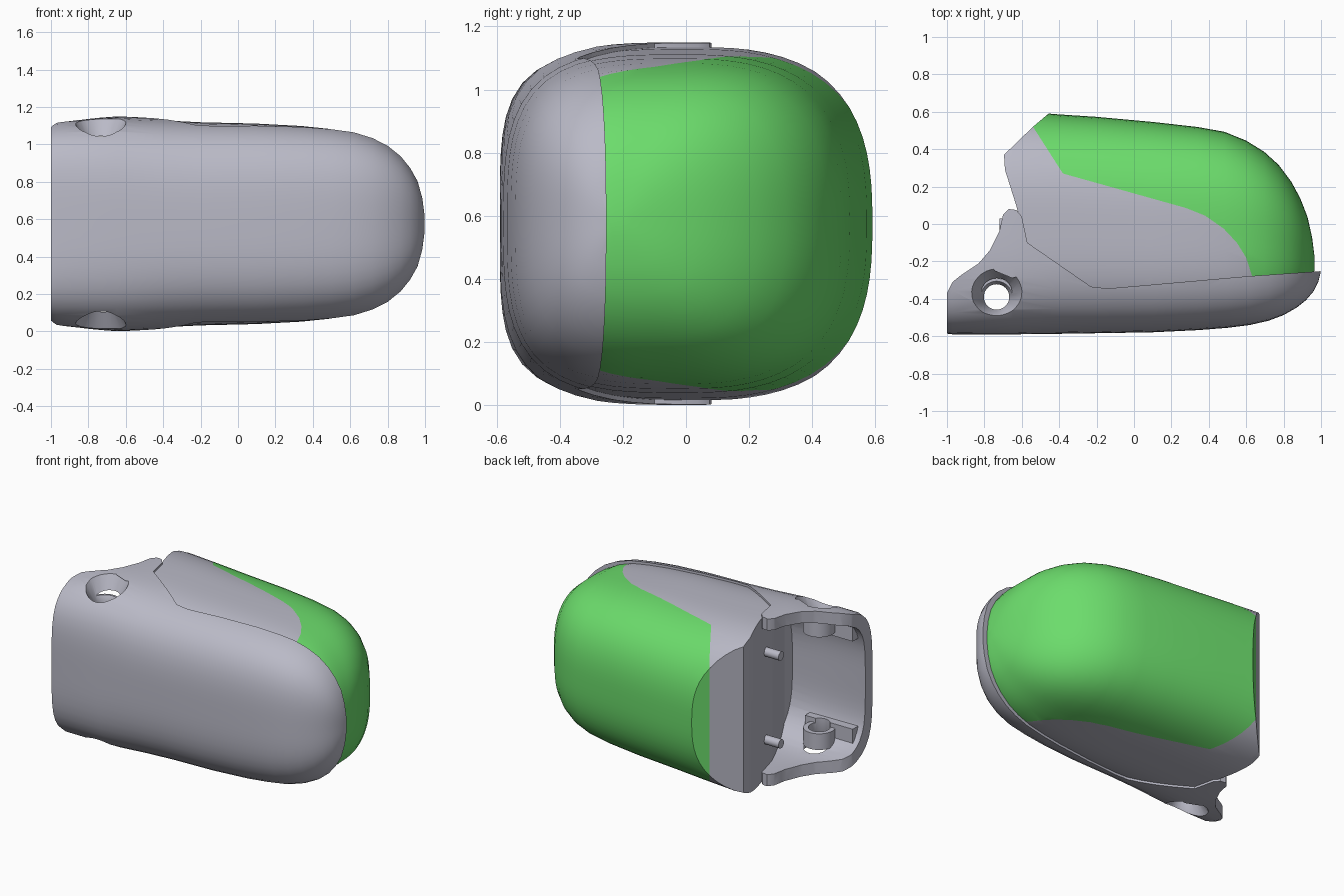
import bpy, bmesh, math
from mathutils import Matrix, Vector

old = bpy.data.objects.get("Cube")
if old:
    bpy.data.objects.remove(old)

MID = 0.575  # height of the mirror plane


def material(name, rgb):
    m = bpy.data.materials.new(name)
    m.use_nodes = True
    m.diffuse_color = (*rgb, 1)
    bsdf = next(n for n in m.node_tree.nodes if n.type == 'BSDF_PRINCIPLED')
    bsdf.inputs["Base Color"].default_value = (*rgb, 1)
    bsdf.inputs["Roughness"].default_value = 0.6
    return m


GREY = material("cool grey", (0.49, 0.49, 0.57))
GREEN = material("soft green", (0.15, 0.72, 0.15))


def to_object(name, bm, mat):
    bmesh.ops.recalc_face_normals(bm, faces=bm.faces)
    me = bpy.data.meshes.new(name)
    bm.to_mesh(me)
    bm.free()
    me.materials.append(mat)
    ob = bpy.data.objects.new(name, me)
    bpy.context.collection.objects.link(ob)
    return ob


# Fingertip stations: x, front y, back y, half height
STATIONS = [(-1, -.586, .63, .538), (-.97, -.59, .63, .55), (-.65, -.59, .62, .574),
            (-.4, -.587, .60, .567), (-.2, -.584, .587, .557), (.1, -.579, .56, .55),
            (.35, -.567, .533, .537), (.5, -.555, .507, .522), (.62, -.54, .46, .503),
            (.72, -.517, .4, .47), (.8, -.487, .33, .428), (.87, -.447, .24, .37),
            (.92, -.407, .15, .307), (.96, -.36, .05, .235), (.985, -.31, -.06, .145),
            (.998, -.26, -.16, .05)]


def fingertip(name, mat, inset=0.0, tip=1.0, segs=72):
    """Loft of squarish ovals along x."""
    bm = bmesh.new()
    rings = []
    for x, yf, yb, h in STATIONS:
        mid = (yf + yb) / 2
        half = max((yb - yf) / 2 - inset, .02)
        tall = max(h - inset, h * .3)
        boxy = 3.3 + 2 * max(0, -x - .5)  # front is squarer toward the open end
        ring = []
        for i in range(segs):
            a = 2 * math.pi * (i + .5) / segs
            c, s = math.cos(a), math.sin(a)
            n = 2.7 if c > 0 else boxy
            r = (abs(c) ** n + abs(s) ** n) ** (-1 / n)
            ring.append(bm.verts.new((x * tip if x > 0 else x, mid + half * r * c,
                                      MID + tall * r * s)))
        rings.append(ring)
    for p, q in zip(rings, rings[1:]):
        for i in range(segs):
            j = (i + 1) % segs
            bm.faces.new((p[i], p[j], q[j], q[i]))
    bm.faces.new(rings[0])
    bm.faces.new(rings[-1])
    return to_object(name, bm, mat)


def prism(name, outline, mat=GREY, low=-.2, high=1.4):
    bm = bmesh.new()
    f = bm.faces.new([bm.verts.new((x, y, low)) for x, y in outline])
    top = bmesh.ops.extrude_face_region(bm, geom=[f])["geom"]
    bmesh.ops.translate(bm, vec=(0, 0, high - low),
                        verts=[v for v in top if isinstance(v, bmesh.types.BMVert)])
    return to_object(name, bm, mat)


def box(name, lo, hi):
    return prism(name, [(lo[0], lo[1]), (hi[0], lo[1]), (hi[0], hi[1]), (lo[0], hi[1])],
                 GREY, lo[2], hi[2])


def cone(name, x, y, z0, z1, r0, r1):
    bm = bmesh.new()
    bmesh.ops.create_cone(bm, cap_ends=True, segments=32, radius1=r0, radius2=r1,
                          depth=z1 - z0, matrix=Matrix.Translation((x, y, (z0 + z1) / 2)))
    return to_object(name, bm, GREY)


def boolean(ob, other, op):
    """Apply one boolean and drop the helper."""
    mod = ob.modifiers.new("cut", 'BOOLEAN')
    mod.operation, mod.solver, mod.object = op, 'EXACT', other
    bpy.context.view_layer.update()
    me = bpy.data.meshes.new_from_object(ob.evaluated_get(bpy.context.evaluated_depsgraph_get()))
    ob.modifiers.clear()
    ob.data = me
    bpy.data.objects.remove(other)


def smooth(ob, angle=35):
    bpy.ops.object.select_all(action='DESELECT')
    ob.select_set(True)
    bpy.context.view_layer.objects.active = ob
    bpy.ops.object.shade_smooth_by_angle(angle=math.radians(angle))


# Front shell with its hinge arms
shell = fingertip("front_shell", GREY)
boolean(shell, prism("shell_outline", [
    (-1.1, -.7), (1.1, -.7), (1.1, -.245), (.6, -.28), (-.14, -.345), (-.23, -.335),
    (-.57, -.1), (-.6, .04), (-.63, .075), (-.67, .08), (-.7, .05), (-.72, -.04),
    (-.77, -.14), (-.83, -.21), (-.92, -.27), (-.97, -.31), (-1.0, -.37), (-1.1, -.4)]),
    'INTERSECT')

# Hollow open end
cavity = fingertip("cavity", GREY, inset=.08)
boolean(cavity, box("cavity_limit", (-2, -1, -1), (-.43, 1, 2)), 'INTERSECT')
cavity.data.transform(Matrix.Translation((-.02, 0, 0)))
boolean(shell, cavity, 'DIFFERENCE')

# Inner ledges and bosses, then the countersunk pin holes
PIN = (-.735, -.39)
for side in (-1, 1):
    a, b = sorted((MID + side * .3, MID + side * .42))
    boolean(shell, box("ledge", (-.96, -.5, a), (-.6, -.43, b)), 'UNION')
    a, b = sorted((MID + side * .33, MID + side * .44))
    boolean(shell, cone("boss", *PIN, a, b, .1, .1), 'UNION')
for side in (-1, 1):
    a, b = sorted((MID + side * .41, MID + side * .56))
    radii = (.068, .15) if side > 0 else (.15, .068)
    boolean(shell, cone("countersink", *PIN, a, b, *radii), 'DIFFERENCE')
boolean(shell, cone("pin_hole", *PIN, -.2, 1.4, .068, .068), 'DIFFERENCE')
smooth(shell)

# Seam shared by the grey core and the green pad
SEAM = [(-.54, .52), (-.38, .27), (.28, .085), (.38, .045), (.48, -.025), (.55, -.10),
        (.6, -.18), (.635, -.29), (.64, -.42)]

# Grey core between shell and pad
core = fingertip("side_core", GREY, inset=.014, tip=.967)
boolean(core, prism("core_outline", SEAM + [
    (-.45, -.42), (-.58, -.1), (-.63, .1), (-.69, .29), (-.695, .37)]), 'INTERSECT')
smooth(core)

# Green pad on the back
pad = fingertip("finger_pad", GREEN, inset=.014, tip=.967)
boolean(pad, prism("pad_outline", [(-.41, .63)] + SEAM + [(1.1, -.42), (1.1, .63)], GREEN),
        'INTERSECT')
smooth(pad)

# Small pegs on the core's end face
for side, label in ((-1, "lower"), (1, "upper")):
    bm = bmesh.new()
    bmesh.ops.create_cone(bm, cap_ends=True, segments=20, radius1=.03, radius2=.03, depth=.14)
    turn = Matrix.Rotation(math.pi / 2, 4, 'Y')
    bm.transform(Matrix.Translation(Vector((-.65, .0, MID + side * .3))) @ turn)
    smooth(to_object(label + "_peg", bm, GREY))
